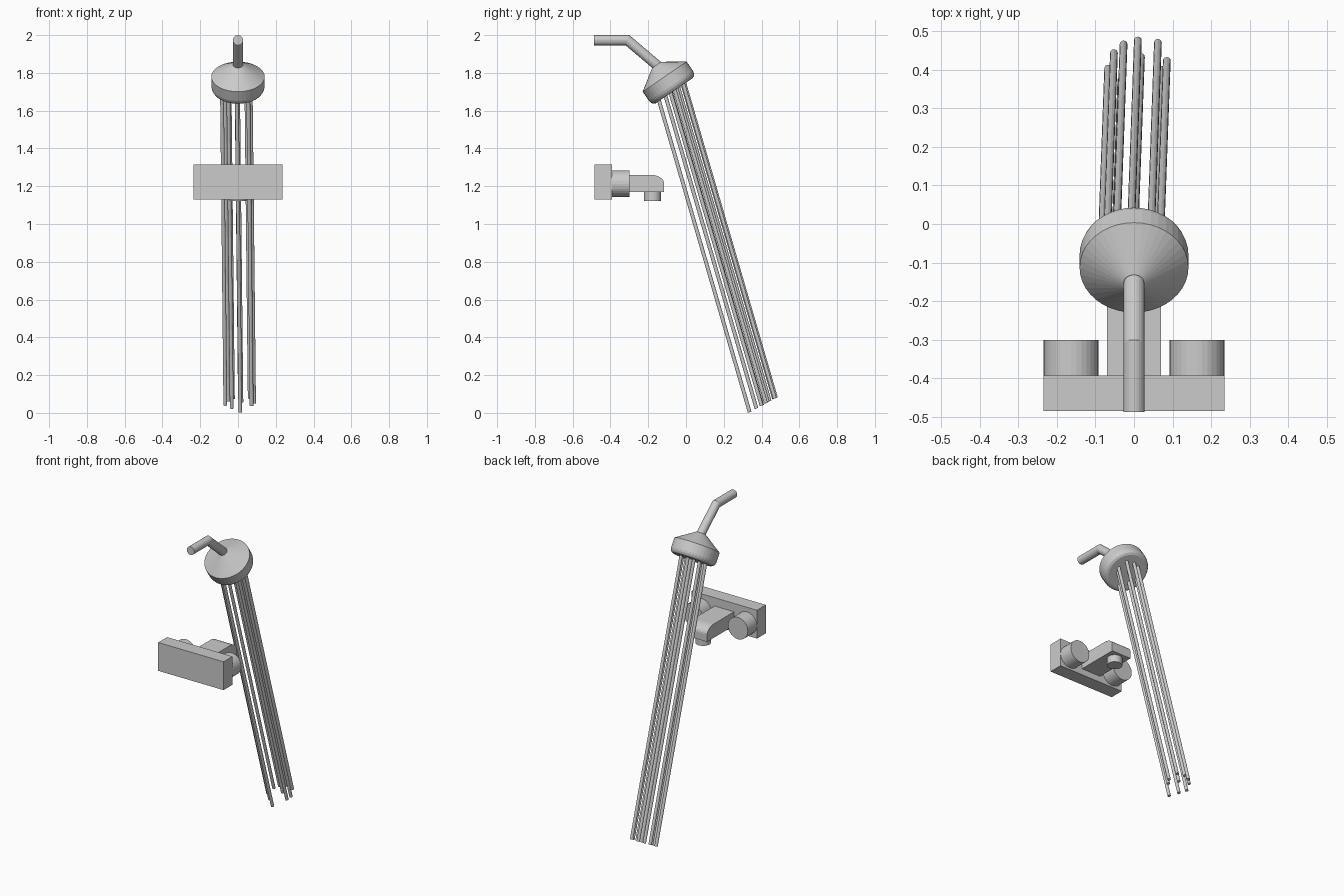
import bpy
import bmesh
from math import cos, sin, pi, radians
from mathutils import Vector

if "Cube" in bpy.data.objects:
    bpy.data.objects.remove(bpy.data.objects["Cube"], do_unlink=True)

metal = bpy.data.materials.new("grey_metal")
metal.use_nodes = True
GREY = (0.6, 0.6, 0.6, 1)
metal.diffuse_color = GREY
metal.node_tree.nodes["Principled BSDF"].inputs["Base Color"].default_value = GREY


def finish(name, bm):
    bmesh.ops.recalc_face_normals(bm, faces=bm.faces)
    mesh = bpy.data.meshes.new(name)
    bm.to_mesh(mesh)
    bm.free()
    mesh.materials.append(metal)
    obj = bpy.data.objects.new(name, mesh)
    bpy.context.collection.objects.link(obj)
    return obj


def lathe(name, base, axis, profile, sides=32):
    """Turn (radius, height) points around an axis and cap both ends."""
    bm = bmesh.new()
    turn = Vector((0, 0, 1)).rotation_difference(Vector(axis))
    rings = []
    for r, h in profile:
        angles = [2 * pi * i / sides for i in range(sides)]
        rings.append([bm.verts.new(Vector(base) + turn @ Vector((r * cos(a), r * sin(a), h)))
                      for a in angles])
    for low, high in zip(rings, rings[1:]):
        for i in range(sides):
            j = (i + 1) % sides
            bm.faces.new((low[i], low[j], high[j], high[i]))
    bm.faces.new(rings[0])
    bm.faces.new(rings[-1])
    return finish(name, bm)


def rod(name, start, end, radius, sides=32):
    axis = Vector(end) - Vector(start)
    return lathe(name, start, axis, [(radius, 0), (radius, axis.length)], sides)


def extrude_x(name, outline, half_width):
    """Extrude a (y, z) outline sideways."""
    bm = bmesh.new()
    face = bm.faces.new([bm.verts.new((-half_width, y, z)) for y, z in outline])
    grown = bmesh.ops.extrude_face_region(bm, geom=[face])["geom"]
    verts = [v for v in grown if isinstance(v, bmesh.types.BMVert)]
    bmesh.ops.translate(bm, verts=verts, vec=(2 * half_width, 0, 0))
    return finish(name, bm)


# Shower arm: horizontal pipe mitred into a slanted one
bm = bmesh.new()
R = 0.027
sides = 24
elbow = Vector((0, -0.31, 1.973))
tip = Vector((0, -0.14, 1.829))
slope = (tip - elbow).normalized()
mitre = (Vector((0, 1, 0)) + slope).normalized()
rings = []
for centre, along, normal in ((Vector((0, -0.487, 1.973)), Vector((0, 1, 0)), Vector((0, 1, 0))),
                              (elbow, Vector((0, 1, 0)), mitre),
                              (tip, slope, slope)):
    side = Vector((1, 0, 0))
    up = side.cross(along)
    ring = []
    for i in range(sides):
        a = 2 * pi * i / sides
        p = side * cos(a) * R + up * sin(a) * R
        p -= along * (p.dot(normal) / along.dot(normal))
        ring.append(bm.verts.new(centre + p))
    rings.append(ring)
for low, high in zip(rings, rings[1:]):
    for i in range(sides):
        j = (i + 1) % sides
        bm.faces.new((low[i], low[j], high[j], high[i]))
bm.faces.new(rings[0])
bm.faces.new(rings[-1])
finish("shower_arm", bm)

# Shower head: tilted cone with a rounded lower rim
tilt = radians(34.3)
lathe("shower_head", (0, -0.113, 1.78), (0, sin(tilt), -cos(tilt)),
      [(0.03, -0.075), (0.141, 0), (0.141, 0.06), (0.138, 0.073),
       (0.131, 0.084), (0.118, 0.09)], 40)

# Water streams: parallel rods given by where they end
ends = [(-0.067, 0.403), (-0.052, 0.443), (-0.027, 0.466), (0.01, 0.476), (0.018, 0.433),
        (0.062, 0.47), (0.085, 0.423), (0.012, 0.337), (-0.033, 0.373), (0.072, 0.4)]
for n, (x, y) in enumerate(ends):
    z = 0.004 + (y - 0.337) * 0.55
    rod(f"water_stream_{n + 1}", (x - 0.018, y - 0.489, z + 1.68), (x, y, z), 0.01, 12)

# Tap body plate
extrude_x("tap_body", [(-0.484, 1.13), (-0.393, 1.13), (-0.393, 1.314), (-0.484, 1.314)], 0.235)

# Two tap knobs
for name, x in (("left_knob", 0.163), ("right_knob", -0.163)):
    rod(name, (x, -0.4, 1.213), (x, -0.3, 1.213), 0.071)

# Spout with a rounded upper front edge, and its nozzle
curve = [(-0.186 + 0.07 * sin(a), 1.215 + 0.045 * cos(a))
         for a in [pi / 2 * i / 8 for i in range(9)]]
extrude_x("spout", [(-0.4, 1.17), (-0.4, 1.26)] + curve + [(-0.116, 1.17)], 0.07)
rod("spout_nozzle", (0, -0.177, 1.18), (0, -0.177, 1.123), 0.045)
